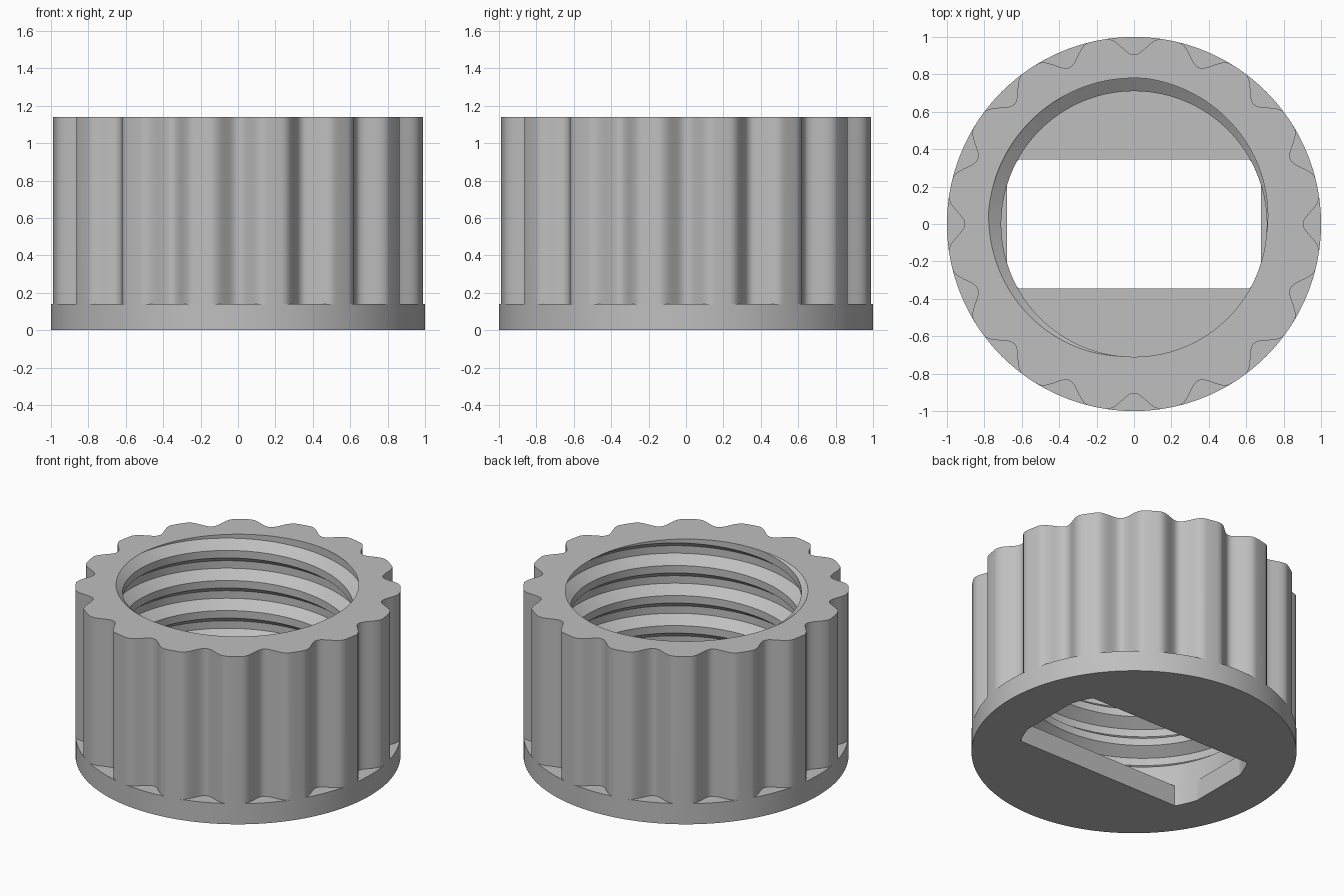
import bpy, bmesh, math

if "Cube" in bpy.data.objects:
    bpy.data.objects.remove(bpy.data.objects["Cube"], do_unlink=True)

COLS = 320            # columns around the collar
NOTCHES = 16
TOP, FLOOR = 1.14, 0.14
PITCH, CREST, DEPTH = 0.204, 0.71, 0.07
START = math.radians(130)


def clamp(v, lo, hi):
    return max(lo, min(hi, v))


def grip_radius(a):
    """Round rim with evenly spaced smooth notches."""
    step = math.tau / NOTCHES
    off = abs((a + step / 2) % step - step / 2)
    t = min(1, off / math.radians(8.5))
    return 1 - 0.0475 * (1 + math.cos(math.pi * t))


def slot_radius(a):
    """Rectangle with its corners trimmed by the bore circle."""
    return min(CREST, 0.68 / max(abs(math.cos(a)), 1e-6),
               0.345 / max(abs(math.sin(a)), 1e-6))


def groove_height(a):
    return TOP + PITCH * (a - START) / math.tau


def bore_radius(a, z):
    """Trapezoid thread that runs out just above the floor."""
    turns = (z - groove_height(a)) / PITCH
    u = (turns + 0.5) % 1 - 0.5
    cut = clamp((0.375 - abs(u)) / 0.25, 0, 1)
    fade = clamp((z - u * PITCH - 0.22) / 0.08, 0, 1)
    return CREST + DEPTH * cut * fade


def column(a):
    """Section at one angle, from slot to base, grip, rim and thread."""
    s = slot_radius(a)
    g = grip_radius(a)
    pts = [(s, FLOOR), (s, 0), (1, 0), (1, FLOOR), (g, FLOOR), (g, TOP)]
    heights = [TOP]
    for k in range(2, -9, -1):
        for u in (0.375, 0.125, -0.125, -0.375):
            heights.append(clamp(groove_height(a) + PITCH * (k + u), FLOOR, TOP))
    heights.append(FLOOR)
    pts += [(bore_radius(a, z), z) for z in heights]
    return pts + [pts[0]]


# Threaded collar with ribbed grip and slotted floor
bm = bmesh.new()
grid = []
for i in range(COLS + 1):
    a = math.tau * i / COLS
    grid.append([bm.verts.new((r * math.cos(a), r * math.sin(a), z))
                 for r, z in column(a)])
for c0, c1 in zip(grid, grid[1:]):
    for j in range(len(c0) - 1):
        bm.faces.new((c0[j], c1[j], c1[j + 1], c0[j + 1]))
bmesh.ops.remove_doubles(bm, verts=bm.verts[:], dist=0.0002)
bmesh.ops.dissolve_degenerate(bm, dist=0.0001, edges=bm.edges[:])
bmesh.ops.recalc_face_normals(bm, faces=bm.faces[:])
mesh = bpy.data.meshes.new("threaded_collar")
bm.to_mesh(mesh)
bm.free()
collar = bpy.data.objects.new("threaded_collar", mesh)
bpy.context.collection.objects.link(collar)

# Plain grey
grey = bpy.data.materials.new("plain_grey")
grey.use_nodes = True
color = (0.52, 0.52, 0.52, 1)
grey.diffuse_color = color
for node in grey.node_tree.nodes:
    if node.type == "BSDF_PRINCIPLED":
        node.inputs["Base Color"].default_value = color
mesh.materials.append(grey)

bpy.context.view_layer.objects.active = collar
collar.select_set(True)
bpy.ops.object.shade_smooth_by_angle(angle=math.radians(30))
